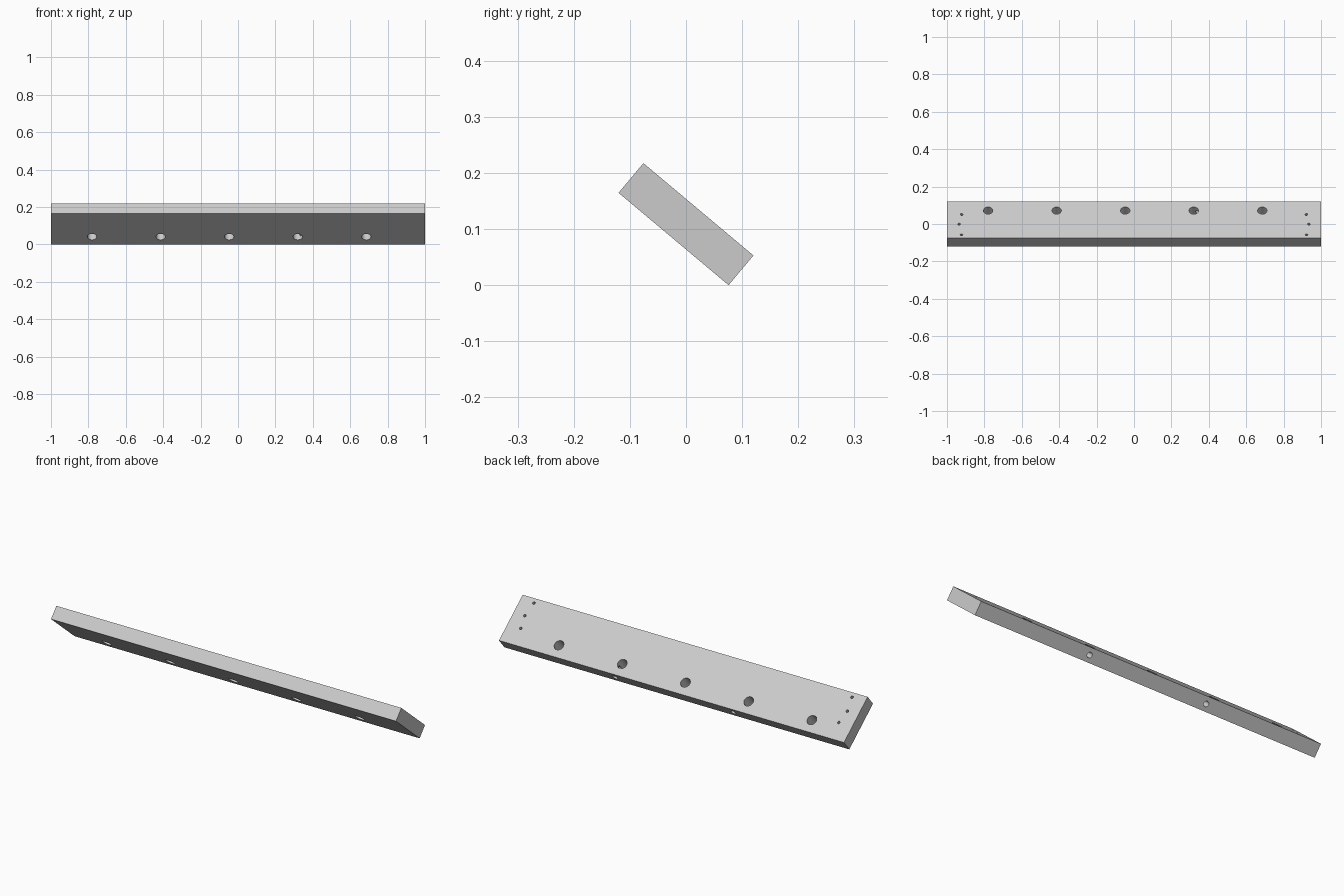
import bpy
import bmesh
from math import radians, pi
from mathutils import Matrix, Vector

if "Cube" in bpy.data.objects:
    bpy.data.objects.remove(bpy.data.objects["Cube"])

LENGTH, WIDTH, THICK = 2.0, 0.256, 0.069
TILT = radians(-40)

grey = bpy.data.materials.new("light_grey")
grey.use_nodes = True
grey.diffuse_color = (0.6, 0.6, 0.6, 1)
grey.node_tree.nodes["Principled BSDF"].inputs["Base Color"].default_value = (0.6, 0.6, 0.6, 1)


def add_object(name, bm):
    mesh = bpy.data.meshes.new(name)
    bm.to_mesh(mesh)
    bm.free()
    mesh.materials.append(grey)
    obj = bpy.data.objects.new(name, mesh)
    bpy.context.collection.objects.link(obj)
    return obj


def drill(target, name, centres, radius, depth, turn=Matrix()):
    """Cut round holes of one size, each centred on its mouth."""
    bm = bmesh.new()
    for centre in centres:
        bmesh.ops.create_cone(bm, cap_ends=True, segments=32, radius1=radius,
                              radius2=radius, depth=2 * depth,
                              matrix=Matrix.Translation(Vector(centre)) @ turn)
    cutter = add_object(name, bm)
    cutter.hide_render = True
    mod = target.modifiers.new(name, "BOOLEAN")
    mod.operation = "DIFFERENCE"
    mod.solver = "EXACT"
    mod.object = cutter
    bpy.context.view_layer.objects.active = target
    bpy.ops.object.modifier_apply(modifier=mod.name)
    bpy.data.objects.remove(cutter)


# Flat bar
bm = bmesh.new()
bmesh.ops.create_cube(bm, size=1)
bmesh.ops.scale(bm, vec=(LENGTH, WIDTH, THICK), verts=bm.verts)
bar = add_object("drilled_bar", bm)

# Row of large holes right through the bar
top = THICK / 2
drill(bar, "through_holes",
      [(-0.78 + i * 0.3665, 0.065, top) for i in range(5)], 0.025, 0.1)

# Three small blind holes near each end of the top face
drill(bar, "end_screw_holes",
      [(side * x, y, top) for side in (-1, 1)
       for x, y in ((0.922, 0.038), (0.935, -0.03), (0.922, -0.104))],
      0.007, 0.045)

# Two blind holes in the lower long edge
drill(bar, "edge_holes",
      [(side * 0.343, WIDTH / 2, 0) for side in (-1, 1)],
      0.0135, 0.06, Matrix.Rotation(pi / 2, 4, "X"))

# Smooth hole walls, crisp edges
bpy.ops.object.select_all(action="DESELECT")
bar.select_set(True)
bpy.context.view_layer.objects.active = bar
bpy.ops.object.shade_smooth_by_angle(angle=radians(30))

# Lean the bar so its lower edge rests on the floor at the back
bar.data.transform(Matrix.Rotation(TILT, 4, "X"))
bar.location.z = -min(v.co.z for v in bar.data.vertices)
